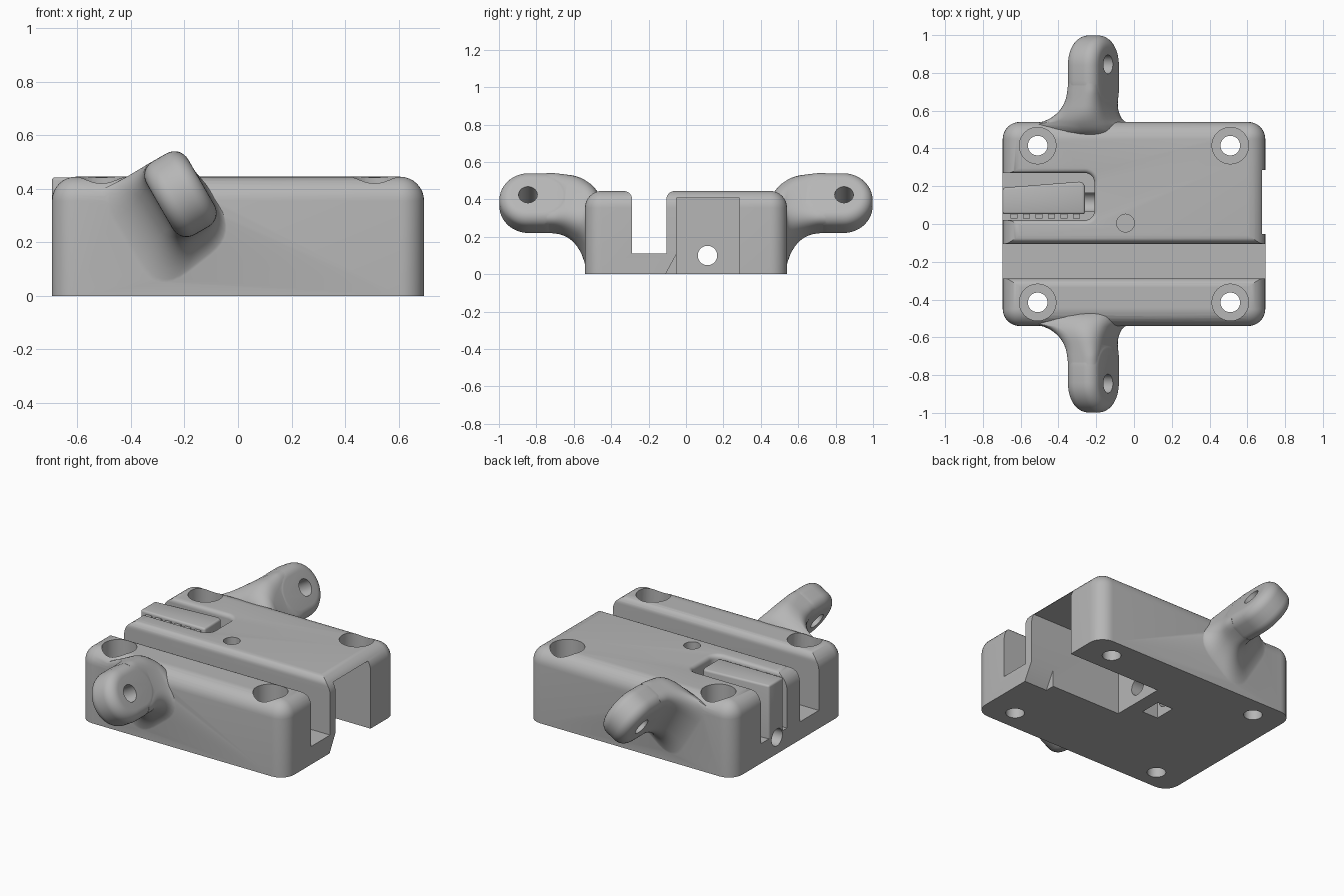
import bpy, bmesh, math
from mathutils import Matrix, Vector

if "Cube" in bpy.data.objects:
    bpy.data.objects.remove(bpy.data.objects["Cube"], do_unlink=True)

grey = bpy.data.materials.new("plain grey")
grey.use_nodes = True
grey.diffuse_color = (0.47, 0.47, 0.47, 1)
grey.node_tree.nodes["Principled BSDF"].inputs["Base Color"].default_value = (0.47, 0.47, 0.47, 1)

TOP = 0.445
HALF_X, HALF_Y = 0.695, 0.54


def make(name, bm):
    bmesh.ops.remove_doubles(bm, verts=bm.verts, dist=0.0001)
    bmesh.ops.recalc_face_normals(bm, faces=bm.faces)
    mesh = bpy.data.meshes.new(name)
    bm.to_mesh(mesh)
    bm.free()
    mesh.materials.append(grey)
    obj = bpy.data.objects.new(name, mesh)
    bpy.context.collection.objects.link(obj)
    return obj


def loft(name, rings, matrix=Matrix()):
    """Skin a list of equal-length point rings and cap both ends."""
    bm = bmesh.new()
    rows = [[bm.verts.new(matrix @ Vector(p)) for p in ring] for ring in rings]
    n = len(rows[0])
    for a, b in zip(rows, rows[1:]):
        for i in range(n):
            j = (i + 1) % n
            bm.faces.new((a[i], a[j], b[j], b[i]))
    bm.faces.new(rows[0])
    bm.faces.new(rows[-1])
    return make(name, bm)


def rounded_ring(x0, x1, y0, y1, r, inset, z, steps=8):
    """Rounded rectangle, shrunk by inset, at height z."""
    pts = []
    corners = ((x1 - r, y1 - r), (x0 + r, y1 - r), (x0 + r, y0 + r), (x1 - r, y0 + r))
    for k, (cx, cy) in enumerate(corners):
        for i in range(steps + 1):
            t = math.pi / 2 * (k + i / steps)
            pts.append((cx + (r - inset) * math.cos(t), cy + (r - inset) * math.sin(t), z))
    return pts


def prism(name, pts, lo, hi, axis):
    place = (lambda p, d: (d, p[0], p[1])) if axis == "x" else (lambda p, d: (p[0], p[1], d))
    return loft(name, [[place(p, d) for p in pts] for d in (lo, hi)])


def box(name, x0, x1, y0, y1, z0, z1):
    return prism(name, [(x0, y0), (x1, y0), (x1, y1), (x0, y1)], z0, z1, "z")


def cylinder(name, centre, r, length, rot=Matrix()):
    bm = bmesh.new()
    bmesh.ops.create_cone(bm, cap_ends=True, segments=32, radius1=r, radius2=r,
                          depth=length, matrix=Matrix.Translation(centre) @ rot)
    return make(name, bm)


def combine(target, tool, operation):
    mod = target.modifiers.new("combine", "BOOLEAN")
    mod.operation, mod.object, mod.solver = operation, tool, "EXACT"
    bpy.context.view_layer.objects.active = target
    bpy.ops.object.modifier_apply(modifier=mod.name)
    bpy.data.objects.remove(tool, do_unlink=True)


def cut(tool):
    combine(body, tool, "DIFFERENCE")


def add(tool):
    combine(body, tool, "UNION")


def arc(steps=8):
    return [math.pi / 2 * i / steps for i in range(steps + 1)]


# Main block with rounded corners and top rim
R = 0.09
block = (-HALF_X, HALF_X, -HALF_Y, HALF_Y, R)
body = loft("body", [rounded_ring(*block, 0, 0)] + [
    rounded_ring(*block, min(R * (1 - math.cos(t)), R - 0.001), TOP - R + R * math.sin(t)) for t in arc()])

# Lengthwise channel with softened top edges
r = 0.045
right_lip = [(-0.105 + r - r * math.cos(t), TOP - r + r * math.sin(t)) for t in arc()]
left_lip = [(-0.288 - r + r * math.cos(t), TOP - r + r * math.sin(t)) for t in arc()]
cut(prism("channel", [(-0.288, 0.11), (-0.105, 0.11)] + right_lip
          + [(-0.105 + r, 1), (-0.288 - r, 1)] + left_lip[::-1], -1, 1, "x"))

# Side pocket with flared rim
r = 0.025
pocket = (-0.95, -0.21, 0.02, 0.27, 0.05)
cut(loft("pocket", [rounded_ring(*pocket, 0, 0.12)] + [
    rounded_ring(*pocket, -r * (1 - math.cos(t)), TOP - r + r * math.sin(t)) for t in arc(5)]
    + [rounded_ring(*pocket, -r, 0.7)]))

# Toothed bar standing in the pocket
bar = prism("toothed_bar", [(-HALF_X, 0.052), (-0.26, 0.052), (-0.26, 0.2), (-0.268, 0.217),
                            (-0.29, 0.224), (-HALF_X, 0.192)], 0.1, TOP - 0.002, "z")
bevel = bar.modifiers.new("soft edges", "BEVEL")
bevel.width, bevel.segments, bevel.limit_method = 0.012, 3, "ANGLE"
bpy.context.view_layer.objects.active = bar
bpy.ops.object.modifier_apply(modifier=bevel.name)
add(bar)
for i in range(6):
    x = -0.635 + 0.066 * i
    add(box("tooth", x - 0.019, x + 0.019, 0.028, 0.07, 0.1, TOP - 0.02))

# Tilted lugs, front and back
TILT = math.radians(30)
S, C = math.sin(TILT), math.cos(TILT)
CX, CZ = -0.215, 0.38
LONG, THICK, EDGE = 0.158, 0.09, 0.06


def lug_matrix(side):
    return Matrix(((-S, 0, C, CX), (0, side, 0, 0), (C, 0, S, CZ), (0, 0, 0, 1)))


# Root corners: in-plane sign, thickness sign, wall x, wall z, flare start y, flare end y
ROOT = ((1, -1, -0.60, 0.36, 0.74, 0.53), (1, 1, -0.12, 0.40, 0.62, 0.46),
        (-1, 1, 0.03, 0.20, 0.66, 0.53), (-1, -1, -0.33, -0.08, 0.73, 0.53))


def root_ring(y, side):
    corners = []
    for u, w, wx, wz, start, end in ROOT:
        s = min(max((start - y) / (start - end), 0), 1)
        f = 1 - math.sqrt(1 - s * s)
        u, w = u * (LONG - 0.002), w * (THICK - 0.002)
        tip = Vector((CX - S * u + C * w, CZ + C * u + S * w))
        corners.append(tip.lerp(Vector((wx, wz)), f))
    soft = 0.06 + 0.07 * min(max((0.7 - y) / 0.17, 0), 1)
    pts = []
    for i, p in enumerate(corners):
        before, after = corners[i - 1], corners[(i + 1) % 4]
        a = p + (before - p).normalized() * min(soft, (before - p).length * 0.45)
        b = p + (after - p).normalized() * min(soft, (after - p).length * 0.45)
        for k in range(9):
            q = a.lerp(p, k / 8).lerp(p.lerp(b, k / 8), k / 8)
            pts.append((q.x, side * y, max(q.y, 0.0005)))
    return pts


for side, word in ((1, "back"), (-1, "front")):
    stations = [0.745 - 0.0135 * i for i in range(24)]
    add(loft(word + "_lug_root", [root_ring(y, side) for y in stations]))
    plate = (-LONG, LONG, 0.60, 0.998, LONG)
    low = [rounded_ring(*plate, EDGE * (1 - math.sin(t)), -THICK + EDGE * (1 - math.cos(t)), 12) for t in arc()]
    high = [[(x, y, -z) for x, y, z in ring] for ring in reversed(low)]
    add(loft(word + "_lug", low + high, lug_matrix(side)))
    cut(cylinder("lug_hole", (CX, side * 0.845, CZ), 0.05, 0.5, Matrix.Rotation(math.pi / 2 - TILT, 4, "Y")))

# Counterbored screw holes at the corners
for x in (-0.51, 0.51):
    for y in (-0.415, 0.415):
        cut(cylinder("screw_hole", (x, y, 0.2), 0.052, 1))
        cut(cylinder("counterbore", (x, y, 0.55), 0.097, 0.5))

# Open end cavity, corner notch, cross bore, nut slot and top dimple
cut(box("cavity", 0.07, 1, -0.052, 0.285, -0.1, 0.408))
cut(prism("notch", [(-0.112, -0.004), (-0.112, -0.1), (-0.04, -0.1), (-0.04, 0.128)], 0.54, 1, "x"))
cut(cylinder("cross_bore", (-0.4, 0.115, 0.1), 0.052, 1.2, Matrix.Rotation(math.pi / 2, 4, "Y")))
cut(box("nut_slot", -0.127, -0.02, 0.05, 0.18, -0.1, 0.18))
cut(cylinder("dimple", (-0.045, 0.005, TOP), 0.047, 0.12))

# Smooth fillets, crisp edges
bpy.ops.object.select_all(action="DESELECT")
body.select_set(True)
bpy.context.view_layer.objects.active = body
bpy.ops.object.shade_smooth_by_angle(angle=math.radians(32))
